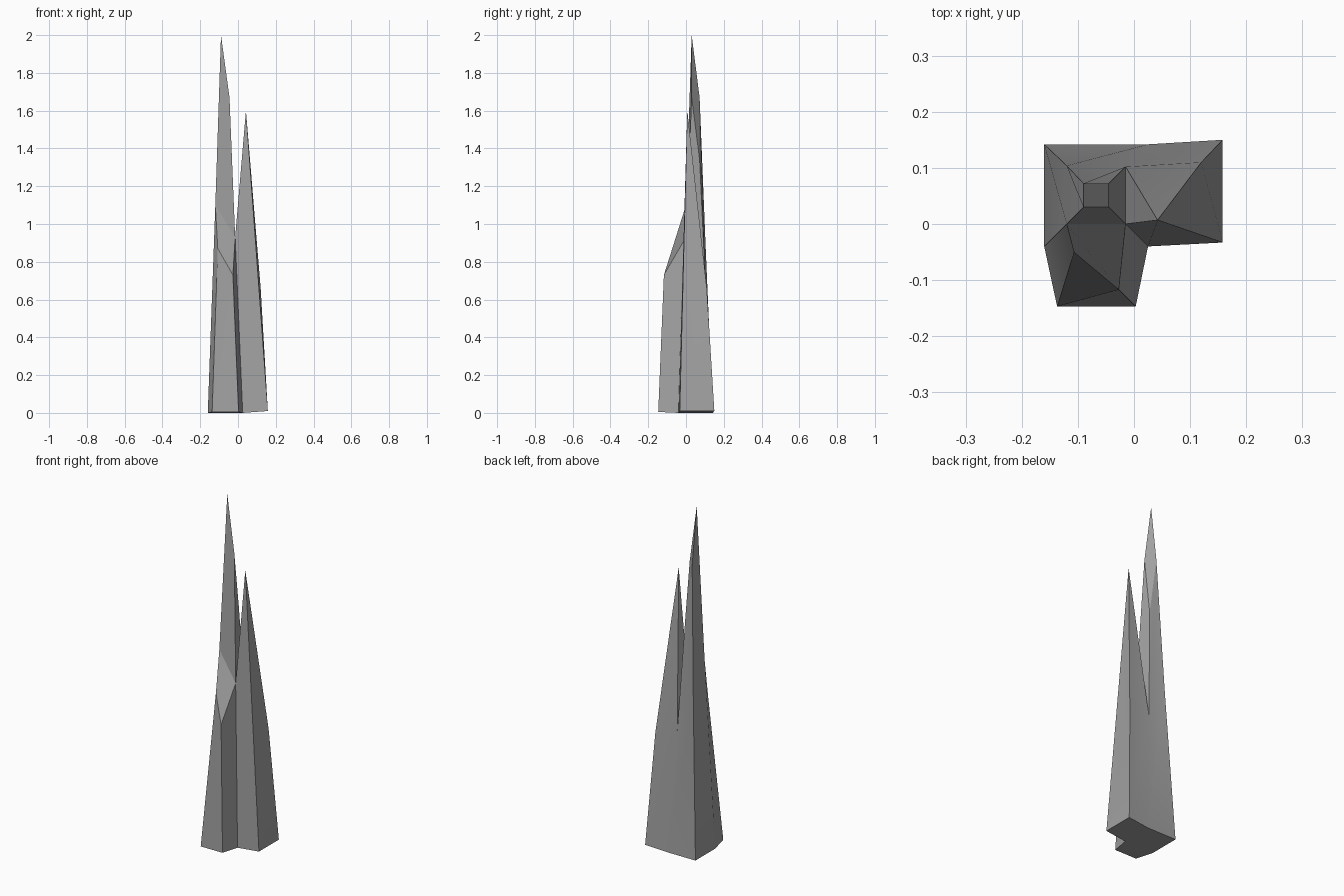
import bpy
import math

old = bpy.data.objects.get("Cube")
if old:
    bpy.data.objects.remove(old, do_unlink=True)

# Single rock colour
stone = bpy.data.materials.new("grey stone")
stone.use_nodes = True
grey = (0.36, 0.36, 0.36, 1)
stone.diffuse_color = grey
stone.node_tree.nodes["Principled BSDF"].inputs["Base Color"].default_value = grey

# Named corners of the cluster
points = {
    # foot outline
    "back_left": (-.16, .142, 0), "mid_left": (-.16, -.04, 0),
    "front_left": (-.137, -.147, .005), "front_right": (.003, -.147, .005),
    "notch": (.025, -.04, 0), "side_front": (.158, -.033, .01),
    "side_back": (.158, .15, .01), "back_mid": (.025, .142, 0),
    # ring where the three spires part
    "ring_fl": (-.12, 0, 1.1), "ring_fr": (-.015, 0, .93),
    "ring_br": (-.015, .102, .7), "ring_bl": (-.12, .104, .88),
    # slanted tip of the tall spire
    "tip": (-.09, .03, 2), "tip_right": (-.045, .03, 1.67),
    "tip_back": (-.045, .072, 1.34), "tip_left": (-.09, .072, 1.67),
    # top of the short front spire
    "ledge_high": (-.107, -.05, .87), "ledge_low": (-.027, -.117, .73),
    # top of the side spire
    "peak": (.042, .007, 1.6), "shoulder": (.12, .11, .66),
}

tall_spire = [
    "mid_left ring_fl back_left", "ring_fl ring_bl back_left",
    "back_left ring_bl back_mid", "ring_bl ring_br back_mid",
    "ring_fl ring_fr tip_right tip", "ring_fr ring_br tip_back tip_right",
    "ring_br ring_bl tip_left tip_back", "ring_bl ring_fl tip tip_left",
    "tip tip_right tip_back tip_left",
]
front_spire = [
    "front_left front_right ledge_low", "front_left ledge_low ledge_high",
    "front_right notch ring_fr ledge_low",
    "mid_left front_left ledge_high", "mid_left ledge_high ring_fl",
    "ring_fl ledge_high ledge_low ring_fr",
]
side_spire = [
    "notch side_front peak ring_fr",
    "side_front side_back shoulder", "side_front shoulder peak",
    "side_back back_mid ring_br shoulder",
    "shoulder ring_br peak", "ring_br ring_fr peak",
]
foot = [
    "mid_left back_left back_mid notch", "notch back_mid side_back side_front",
    "front_left mid_left notch front_right",
]

# Join the parts into one closed surface
names = list(points)
faces = [[names.index(n) for n in f.split()]
         for f in tall_spire + front_spire + side_spire + foot]
mesh = bpy.data.meshes.new("rock_spires")
mesh.from_pydata(list(points.values()), [], faces)
mesh.materials.append(stone)
mesh.validate()
rock = bpy.data.objects.new("rock_spires", mesh)
bpy.context.collection.objects.link(rock)

# Soft blends on shallow bends, crisp ridges elsewhere
bpy.ops.object.select_all(action='DESELECT')
rock.select_set(True)
bpy.context.view_layer.objects.active = rock
bpy.ops.object.shade_smooth_by_angle(angle=math.radians(20))
